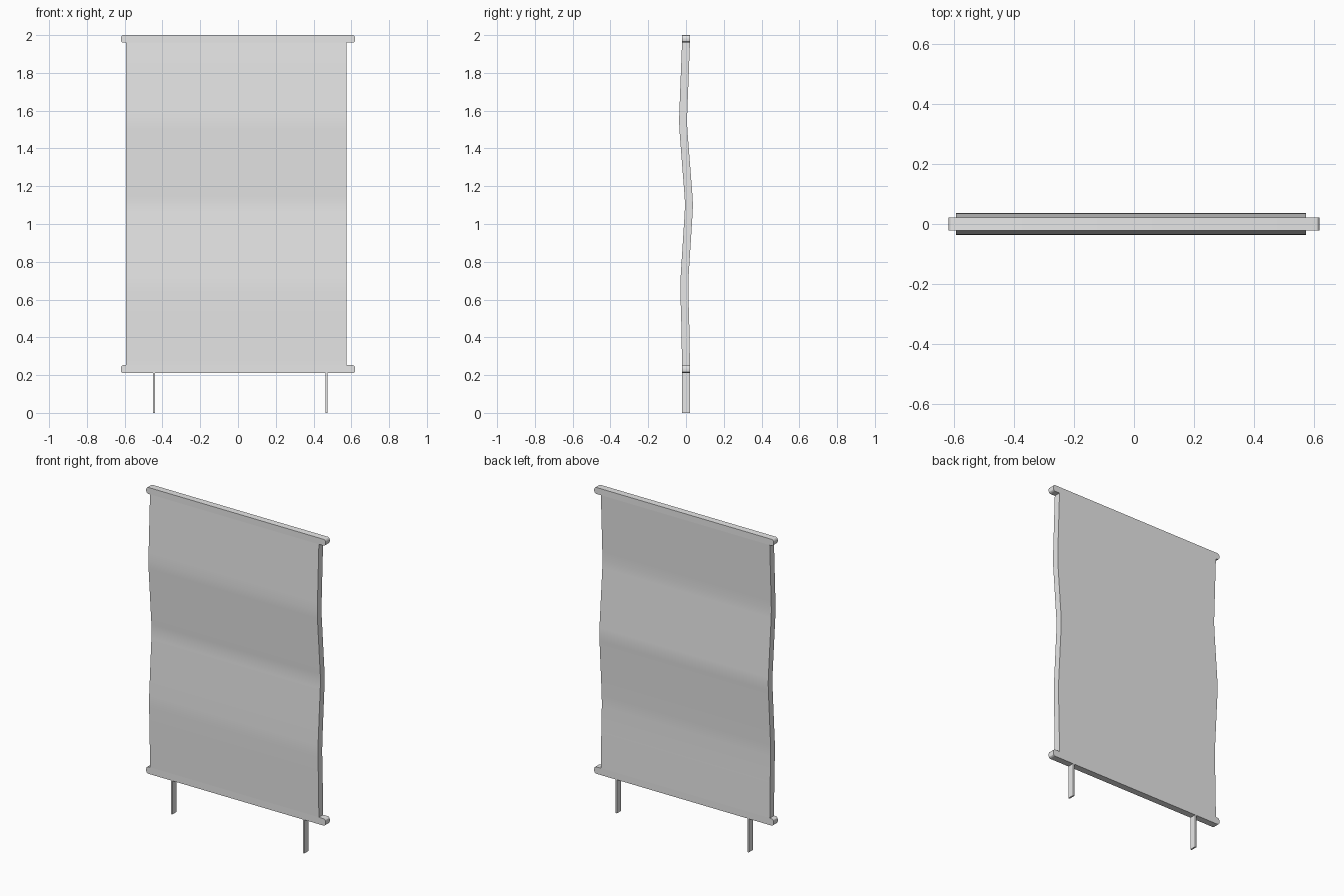
import bpy, bmesh, math
from mathutils import Vector

cube = bpy.data.objects.get("Cube")
if cube:
    bpy.data.objects.remove(cube, do_unlink=True)

grey = bpy.data.materials.new("plain grey")
grey.use_nodes = True
colour = (0.8, 0.8, 0.8, 1)
grey.diffuse_color = colour
grey.node_tree.nodes["Principled BSDF"].inputs["Base Color"].default_value = colour

HALF_DEPTH = 0.021


def prism(name, outline, sweep, smooth=False):
    """Extrude a flat outline along the sweep vector."""
    bm = bmesh.new()
    face = bm.faces.new([bm.verts.new(p) for p in outline])
    new = bmesh.ops.extrude_face_region(bm, geom=[face])
    verts = [g for g in new["geom"] if isinstance(g, bmesh.types.BMVert)]
    bmesh.ops.translate(bm, vec=Vector(sweep), verts=verts)
    bmesh.ops.recalc_face_normals(bm, faces=bm.faces)
    mesh = bpy.data.meshes.new(name)
    bm.to_mesh(mesh)
    bm.free()
    mesh.materials.append(grey)
    obj = bpy.data.objects.new(name, mesh)
    bpy.context.collection.objects.link(obj)
    if smooth:
        bpy.ops.object.select_all(action="DESELECT")
        obj.select_set(True)
        bpy.context.view_layer.objects.active = obj
        bpy.ops.object.shade_smooth_by_angle(angle=math.radians(30))
    return obj


def rounded_bar(name, z0, z1, half_width=0.62, radius=0.014):
    """Flat bar with rounded corners at both ends."""
    outline = []
    corners = [(1, z1, 0), (-1, z1, 90), (-1, z0, 180), (1, z0, 270)]
    for side, z, start in corners:
        cx = side * (half_width - radius)
        cz = z - radius if z == z1 else z + radius
        for step in range(4):
            a = math.radians(start + 30 * step)
            outline.append((cx + radius * math.cos(a), -HALF_DEPTH,
                            cz + radius * math.sin(a)))
    return prism(name, outline, (0, 2 * HALF_DEPTH, 0), True)


# Top and bottom bars
rounded_bar("top_bar", 1.96, 2.0)
rounded_bar("bottom_bar", 0.21, 0.253)

# Wavy hanging sheet, swept across the width
wave = [(0.253, 0), (0.48, -0.004), (0.64, -0.009), (0.71, -0.008),
        (1.06, 0.014), (1.10, 0.0155), (1.14, 0.014),
        (1.50, -0.014), (1.55, -0.0155), (1.60, -0.014), (1.96, 0)]
front = [(-0.594, y - HALF_DEPTH, z) for z, y in wave]
back = [(-0.594, y + HALF_DEPTH, z) for z, y in reversed(wave)]
prism("hanging_sheet", front + back, (1.168, 0, 0), True)

# Thin legs
for name, x in (("right_leg", -0.444), ("left_leg", 0.468)):
    w = 0.005
    foot = [(x - w, -HALF_DEPTH, 0), (x + w, -HALF_DEPTH, 0),
            (x + w, HALF_DEPTH, 0), (x - w, HALF_DEPTH, 0)]
    prism(name, foot, (0, 0, 0.21))
